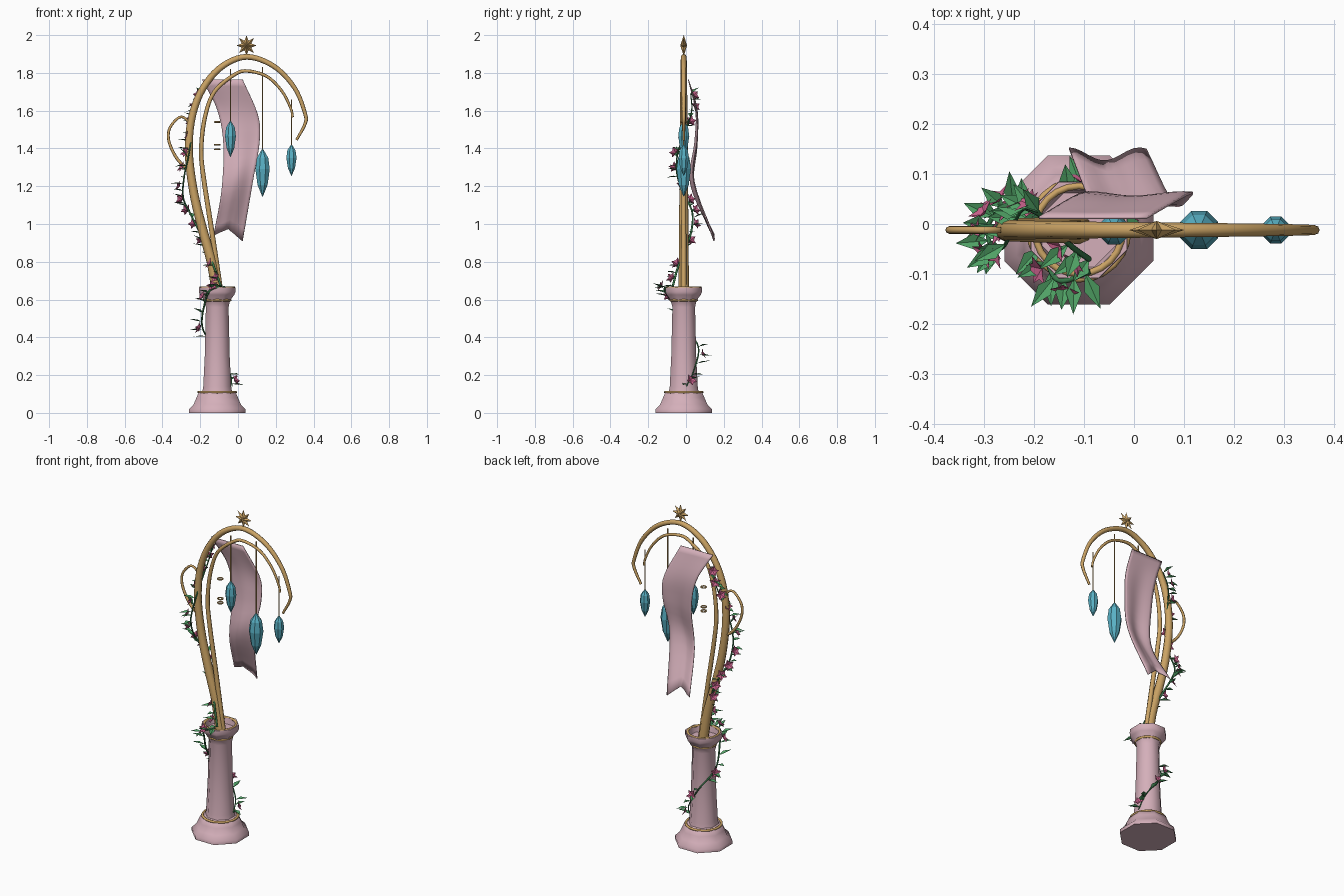
import bpy, bmesh, math, random
from mathutils import Vector

random.seed(4)
cube = bpy.data.objects.get("Cube")
if cube:
    bpy.data.objects.remove(cube)

CX, CY = -0.11, -0.012  # pedestal axis; the arch lies in the plane y = CY


def material(name, rgb):
    m = bpy.data.materials.new(name)
    m.use_nodes = True
    m.diffuse_color = (*rgb, 1)
    m.node_tree.nodes["Principled BSDF"].inputs["Base Color"].default_value = (*rgb, 1)
    return m


PINK = material("dusty pink", (0.66, 0.43, 0.49))
GOLD = material("warm gold", (0.60, 0.37, 0.13))
TEAL = material("crystal blue", (0.10, 0.44, 0.56))
LEAF = material("leaf green", (0.08, 0.36, 0.13))
VINE = material("vine green", (0.04, 0.20, 0.07))
ROSE = material("blossom pink", (0.58, 0.12, 0.26))


def smooth(ob, angle):
    bpy.ops.object.select_all(action='DESELECT')
    ob.select_set(True)
    bpy.context.view_layer.objects.active = ob
    bpy.ops.object.shade_smooth_by_angle(angle=math.radians(angle))


def add(name, mesh, mat, angle=0):
    ob = bpy.data.objects.new(name, mesh)
    bpy.context.collection.objects.link(ob)
    mesh.materials.clear()
    mesh.materials.append(mat)
    if angle:
        smooth(ob, angle)
    return ob


def from_bmesh(name, bm, mat, angle=0, fix=True):
    if fix:
        bmesh.ops.recalc_face_normals(bm, faces=bm.faces[:])
    mesh = bpy.data.meshes.new(name)
    bm.to_mesh(mesh)
    bm.free()
    return add(name, mesh, mat, angle)


def spline(points, steps=6):
    """Catmull-Rom samples through points of any dimension."""
    p = [Vector(q) for q in points]
    p = [2 * p[0] - p[1]] + p + [2 * p[-1] - p[-2]]
    out = []
    for a, b, c, d in zip(p, p[1:], p[2:], p[3:]):
        for i in range(steps):
            t = i / steps
            out.append(0.5 * (2 * b + (c - a) * t + (2 * a - 5 * b + 4 * c - d) * t * t
                              + (3 * b - a - 3 * c + d) * t ** 3))
    return out + [p[-2]]


def tube(name, pts, r0, r1, mat):
    """Tapered round tube along sampled points."""
    cu = bpy.data.curves.new(name, 'CURVE')
    cu.dimensions = '3D'
    cu.bevel_depth = 1
    cu.bevel_resolution = 2
    cu.use_fill_caps = True
    sp = cu.splines.new('POLY')
    sp.points.add(len(pts) - 1)
    for i, (q, s) in enumerate(zip(pts, sp.points)):
        s.co = (*q, 1)
        s.radius = r0 + (r1 - r0) * i / (len(pts) - 1)
    tmp = bpy.data.objects.new(name + "_curve", cu)
    bpy.context.collection.objects.link(tmp)
    dg = bpy.context.evaluated_depsgraph_get()
    mesh = bpy.data.meshes.new_from_object(tmp.evaluated_get(dg))
    bpy.data.objects.remove(tmp)
    return add(name, mesh, mat, 50)


def flat_tube(name, xz, r0, r1):
    return tube(name, spline([(x, CY, z) for x, z in xz]), r0, r1, GOLD)


def lathe(name, profile, n, x, mat, angle=0):
    """Turned shape with n sides; radii are measured to the flat sides."""
    bm = bmesh.new()
    rings = []
    for r, z in profile:
        r /= math.cos(math.pi / n)
        rings.append([bm.verts.new((x + r * math.cos((k + .5) * math.tau / n),
                                    CY + r * math.sin((k + .5) * math.tau / n), z)) for k in range(n)])
    for a, b in zip(rings, rings[1:]):
        for k in range(n):
            bm.faces.new((a[k], a[k - 1], b[k - 1], b[k]))
    bm.faces.new(rings[0])
    bm.faces.new(rings[-1])
    return from_bmesh(name, bm, mat, angle)


def ring(name, r, minor, x, z):
    bpy.ops.mesh.primitive_torus_add(major_radius=r, minor_radius=minor, major_segments=24,
                                     minor_segments=8, location=(x, CY, z))
    ob = bpy.context.object
    ob.name = name
    ob.data.materials.append(GOLD)
    smooth(ob, 60)


# Pedestal with flared base and hollow cup
lathe("pedestal", [(.149, 0), (.149, .02), (.125, .045), (.11, .08), (.098, .108), (.078, .115), (.074, .14),
                   (.066, .3), (.06, .56), (.068, .595), (.09, .625), (.097, .64), (.096, .665),
                   (.08, .665), (.074, .63)], 8, CX, PINK, 50)
ring("base_ring", .098, .007, CX, .11)
ring("neck_ring", .069, .007, CX, .597)
ring("rim_ring", .088, .007, CX, .663)

# Curved stems
flat_tube("main_arch", [(-.11, .63), (-.14, .8), (-.19, .98), (-.235, 1.17), (-.26, 1.38), (-.245, 1.56), (-.19, 1.71),
                        (-.09, 1.83), (.045, 1.885), (.19, 1.835), (.3, 1.72), (.355, 1.585), (.355, 1.53),
                        (.31, 1.445)], .028, .007)
flat_tube("inner_arch", [(-.09, .63), (-.14, .97), (-.18, 1.23), (-.195, 1.39), (-.175, 1.565), (-.125, 1.7),
                         (-.02, 1.79), (.05, 1.81), (.155, 1.78), (.235, 1.7), (.28, 1.61), (.29, 1.565)], .014, .006)
flat_tube("side_loop", [(-.25, 1.29), (-.29, 1.31), (-.335, 1.365), (-.367, 1.445), (-.36, 1.51), (-.31, 1.565),
                        (-.27, 1.55), (-.255, 1.5)], .009, .006)
for i, z in enumerate((1.54, 1.42, 1.395)):
    ring(f"small_ring_{i + 1}", .014, .004, CX, z)

# Star finial
bm = bmesh.new()
sx, sz = .045, 1.945
rim = [bm.verts.new((sx + r * math.sin(a), CY, sz + r * math.cos(a)))
       for k in range(16) for a, r in [(k * math.pi / 8, .027 if k % 2 else .055)]]
for side in (-.018, .018):
    hub = bm.verts.new((sx, CY + side, sz))
    for k in range(16):
        bm.faces.new((hub, rim[k - 1], rim[k]))
from_bmesh("star_finial", bm, GOLD)

# Hanging crystals on cords
for i, (x, low, high, r, hook) in enumerate([(-.04, 1.355, 1.545, .029, 1.82), (.13, 1.145, 1.395, .038, 1.83),
                                             (.283, 1.255, 1.42, .027, 1.66)]):
    lathe(f"crystal_{i + 1}", [(r * f, low + (high - low) * t) for f, t in
                               ((.04, 0), (.7, .25), (1, .58), (.8, .82), (.1, 1))], 8, x, TEAL)
    tube(f"cord_{i + 1}", [Vector((x, CY, high - .01)), Vector((x, CY, hook))], .0035, .0035, GOLD)

# Flowing banner: each row is left x, left z, right x, right z, y
rows = spline([(-.19, 1.765, .025, 1.765, .015), (-.11, 1.605, .105, 1.58, .058), (-.077, 1.42, .115, 1.44, .055),
               (-.087, 1.18, .08, 1.23, .035), (-.13, .94, .025, .91, .14)], 5)
bm = bmesh.new()
N = 12
grid = []
for j, (lx, lz, rx, rz, y) in enumerate(rows):
    v = j / (len(rows) - 1)
    line = []
    for i in range(N + 1):
        u = i / N
        notch = .05 * (1 - abs(2 * u - 1)) * max(0, v - .6) / .4
        wave = .013 * v * math.cos(math.tau * u * 1.1)
        line.append(bm.verts.new((lx + (rx - lx) * u, y + wave, lz + (rz - lz) * u + notch)))
    grid.append(line)
for a, b in zip(grid, grid[1:]):
    for i in range(N):
        bm.faces.new((a[i], a[i + 1], b[i + 1], b[i]))
banner = from_bmesh("banner", bm, PINK, 60)
mod = banner.modifiers.new("thickness", 'SOLIDIFY')
mod.thickness = .005


def blade(bm, base, direction, normal, length, width, fold):
    """Pointed leaf or petal folded along its middle."""
    d = direction.normalized()
    side = d.cross(normal).normalized()
    up = side.cross(d)
    b, tip = bm.verts.new(base), bm.verts.new(base + d * length)
    for s in (1, -1):
        e = bm.verts.new(base + d * length * .45 + side * s * width / 2 + up * fold)
        bm.faces.new((b, e, tip) if s > 0 else (b, tip, e))


def foliage(name, pts, outward, leaves, flowers):
    """Scatter leaves and five-petal flowers along a vine."""
    bm = bmesh.new()
    for k in range(leaves):
        p = pts[int((k + .5) / leaves * len(pts))]
        turn = Vector((random.uniform(-.7, .7), random.uniform(-.7, .7), random.uniform(-.1, .4)))
        blade(bm, p, outward(p) + turn, Vector((0, 0, 1)), random.uniform(.05, .08), .032, .007)
    from_bmesh(name + "_leaves", bm, LEAF, fix=False)
    bm = bmesh.new()
    for k in range(flowers):
        p = pts[int((k + .6) / flowers * len(pts))]
        n = (outward(p) + Vector((0, random.uniform(0, .6), .4))).normalized()
        a = n.cross(Vector((0, 0, 1))).normalized()
        b = n.cross(a)
        for j in range(5):
            t = j * math.tau / 5 + k
            blade(bm, p + n * .018, a * math.cos(t) + b * math.sin(t) + n * .45, n, .036, .024, .004)
    from_bmesh(name + "_flowers", bm, ROSE, fix=False)


# Vine climbing the arch
upper = spline([(-.09, -.07, .67), (-.13, -.04, .78), (-.19, .02, .93), (-.25, .035, 1.05), (-.29, 0, 1.14),
                (-.285, -.045, 1.25), (-.26, -.045, 1.37), (-.24, 0, 1.5), (-.22, .03, 1.6), (-.19, .025, 1.69)])
tube("arch_vine", upper, .006, .003, VINE)
foliage("arch_vine", upper, lambda p: Vector((-.6, 14 * (p.y - CY), 0)).normalized(), 30, 13)

# Vine winding down around the pedestal
lower = spline([(CX + r * math.cos(math.radians(a)), CY + r * math.sin(math.radians(a)), z) for a, r, z in
                ((285, .085, .67), (250, .108, .65), (225, .09, .59), (180, .08, .46), (105, .08, .35),
                 (40, .082, .22), (10, .08, .14))])
tube("pedestal_vine", lower, .006, .003, VINE)
foliage("pedestal_vine", lower, lambda p: Vector((p.x - CX, p.y - CY, 0)).normalized(), 16, 5)
